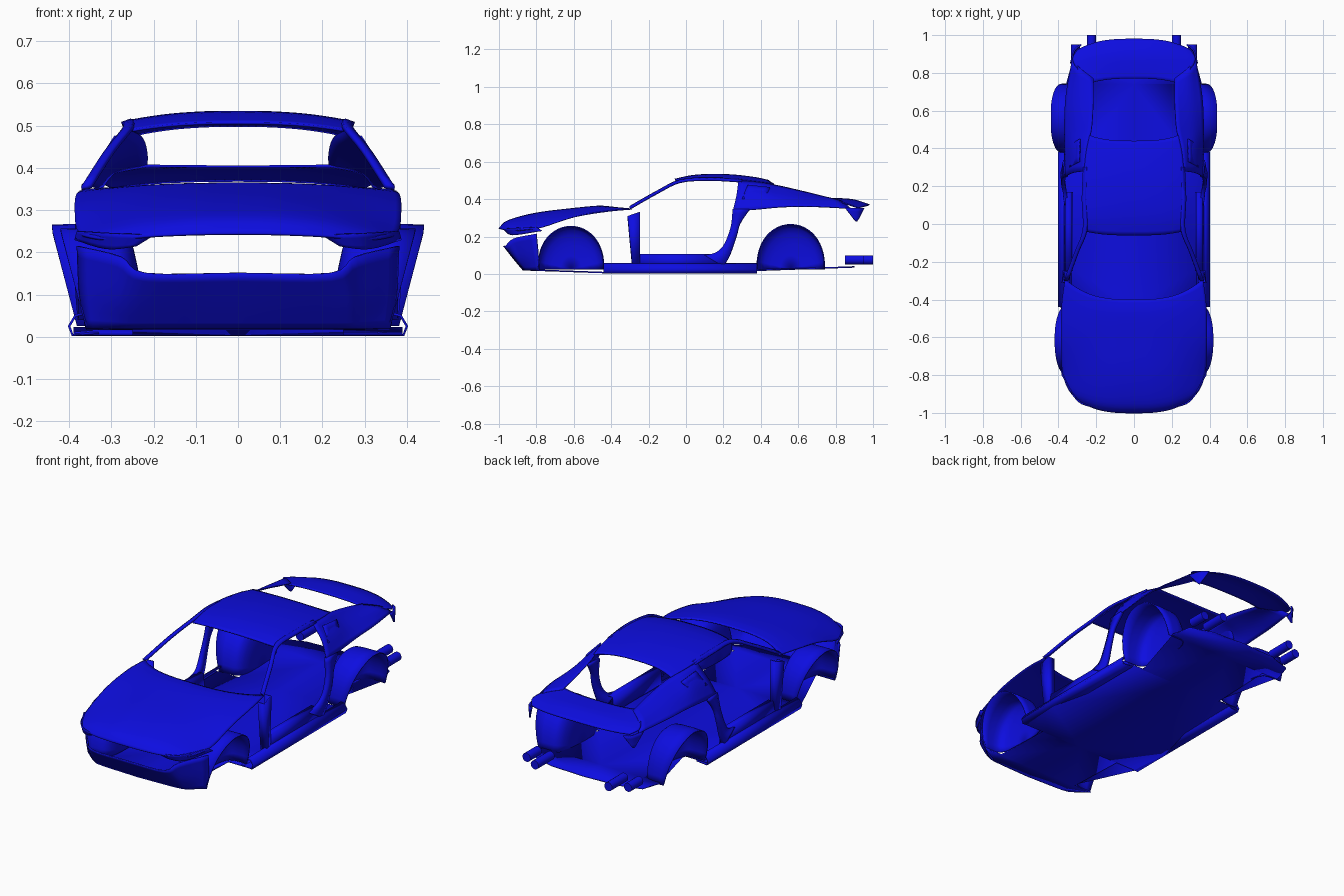
import bpy
import bmesh
from math import sin, cos, pi
from mathutils import Vector

cube = bpy.data.objects.get("Cube")
if cube:
    bpy.data.objects.remove(cube, do_unlink=True)

BLUE = (0.004, 0.004, 0.75, 1)
paint = bpy.data.materials.new("blue paint")
paint.use_nodes = True
paint.diffuse_color = BLUE
paint.node_tree.nodes["Principled BSDF"].inputs["Base Color"].default_value = BLUE


def smooth_path(points, steps):
    """Resample a few control points along a Catmull-Rom curve."""
    pts = [Vector(p) for p in points]
    if steps < 2:
        return pts
    ends = [2 * pts[0] - pts[1]] + pts + [2 * pts[-1] - pts[-2]]
    result = []
    for a, b, c, d in zip(ends, ends[1:], ends[2:], ends[3:]):
        for i in range(steps):
            t = i / steps
            result.append(0.5 * (2 * b + (c - a) * t + (2 * a - 5 * b + 4 * c - d) * t ** 2
                                 + (3 * b - a - 3 * c + d) * t ** 3))
    return result + [pts[-1]]


def finish(name, bm, thickness):
    """Turn a half shell into a mirrored, painted object."""
    bmesh.ops.remove_doubles(bm, verts=bm.verts, dist=0.0001)
    bmesh.ops.recalc_face_normals(bm, faces=bm.faces)
    mesh = bpy.data.meshes.new(name)
    bm.to_mesh(mesh)
    bm.free()
    mesh.materials.append(paint)
    obj = bpy.data.objects.new(name, mesh)
    bpy.context.collection.objects.link(obj)
    mirror = obj.modifiers.new("mirror", "MIRROR")
    mirror.use_clip = True
    if thickness:
        solid = obj.modifiers.new("sheet thickness", "SOLIDIFY")
        solid.thickness = thickness
        solid.offset = 0
    bpy.ops.object.select_all(action="DESELECT")
    bpy.context.view_layer.objects.active = obj
    obj.select_set(True)
    bpy.ops.object.shade_smooth_by_angle(angle=0.6)
    return obj


def loft(name, rows, along=4, across=4, thickness=0.006):
    """Skin a sheet through rows that hold the same number of points."""
    rows = [smooth_path(row, along) for row in rows]
    columns = [smooth_path(column, across) for column in zip(*rows)]
    bm = bmesh.new()
    grid = [[bm.verts.new(p) for p in column] for column in columns]
    for left, right in zip(grid, grid[1:]):
        for i in range(len(left) - 1):
            bm.faces.new((left[i], right[i], right[i + 1], left[i + 1]))
    return finish(name, bm, thickness)


def crowned(name, stations):
    """Panel across the car: centre y, centre z, half width, edge z, edge sweep."""
    rows = []
    for y, z, width, edge, sweep in stations:
        rows.append([(width * t, y + sweep * t ** 3, z + (edge - z) * t ** 2.5)
                     for t in (0, 0.3, 0.6, 0.85, 1)])
    return loft(name, rows)


# Hood, roof and rear deck
crowned("hood", [
    (-1, .243, .30, .228, .07),
    (-.95, .285, .35, .235, .08),
    (-.8, .325, .38, .25, .03),
    (-.6, .35, .386, .305, 0),
    (-.47, .362, .382, .335, .05),
    (-.4, .358, .365, .347, .11),
])
crowned("roof", [
    (-.06, .506, .25, .488, .02),
    (.03, .525, .262, .503, 0),
    (.13, .532, .268, .508, 0),
    (.25, .529, .265, .505, 0),
    (.37, .515, .255, .493, 0),
    (.44, .5, .235, .48, .03),
])
crowned("rear_deck", [
    (.77, .403, .215, .405, -.02),
    (.83, .402, .29, .39, -.02),
    (.9, .395, .325, .37, -.03),
    (.98, .37, .3, .353, -.06),
])

# Roof rails with windscreen pillars
rail = [(.37, -.3, .35), (.315, -.15, .435), (.27, -.03, .492), (.275, .13, .503), (.268, .3, .494)]
loft("roof_rail", [rail, [(x - .022, y, z + .008) for x, y, z in rail]], across=1, thickness=.012)

# Rear quarters, from the window edge down to the beltline
loft("rear_quarter", [
    [(.262, .28, .497), (.25, .4, .488), (.225, .5, .47), (.215, .65, .435), (.215, .77, .405)],
    [(.325, .27, .42), (.32, .4, .428), (.31, .5, .415), (.3, .65, .403), (.29, .83, .39)],
    [(.365, .25, .335), (.368, .38, .345), (.368, .52, .358), (.36, .68, .36), (.325, .88, .35)],
])
loft("quarter_window", [
    [(.289, .33, .475), (.286, .45, .462)],
    [(.337, .3, .4), (.334, .42, .4)],
], thickness=.008)
loft("tail_corner", [
    [(.335, .85, .353), (.315, .92, .352), (.28, .95, .352)],
    [(.322, .9, .29), (.316, .91, .28), (.31, .92, .29)],
], thickness=.008)

# Door frame: hinge post, sill and rear post
loft("hinge_post", [
    [(.34, -.31, .31), (.38, -.31, .31), (.375, -.25, .33), (.34, -.25, .33)],
    [(.34, -.285, .04), (.375, -.285, .04), (.37, -.25, .04), (.34, -.25, .04)],
], along=1, across=1, thickness=.008)
loft("rear_door_post", [
    [(.36, .25, .345), (.372, .24, .25), (.375, .205, .16), (.365, .16, .115), (.36, .1, .1)],
    [(.365, .34, .345), (.375, .29, .27), (.38, .27, .2), (.375, .235, .1), (.37, .2, .04)],
], across=1, thickness=.02)
sill = [(.33, .01), (.392, .004), (.4, .025), (.385, .05), (.365, .055)]
loft("sill", [[(x, y, z) for x, z in sill] for y in (-.44, .38)], along=1, across=1)
loft("door_step", [[(x, y, z) for x, z in ((.37, .04), (.36, .105), (.33, .105), (.325, .02))]
                   for y in (-.25, .17)], along=1, across=1)

# Front valance and headlight surrounds
loft("front_valance", [
    [(0, -.975, .15), (.22, -.965, .15), (.28, -.92, .19), (.38, -.8, .215)],
    [(0, -.92, .08), (.23, -.91, .08), (.29, -.88, .09), (.375, -.79, .11)],
    [(0, -.87, .02), (.23, -.86, .02), (.29, -.84, .02), (.36, -.785, .02)],
])
loft("headlight", [
    [(.2, -.975, .24), (.3, -.935, .245), (.38, -.8, .25)],
    [(.24, -.95, .215), (.31, -.91, .208), (.385, -.77, .23)],
])


# Wheel wells: flared half tubes closed by a domed inner wall
def wheel_well(name, centre, radius, height, flare, inner):
    base = .025
    rows = []
    for scale, x, spread in ((1, flare, 1), (1, inner + .06, 0), (.93, inner + .015, 0),
                             (.6, inner - .01, 0), (0, inner - .015, 0)):
        row = []
        for i in range(25):
            a = pi * i / 24
            z = base + scale * height * sin(a) ** .85
            tuck = spread * max(0, .25 - z) * .26
            row.append((x - tuck, centre + scale * radius * cos(a), z))
        rows.append(row)
    loft(name, rows, along=1, across=2)


wheel_well("front_wheel_well", -.615, .175, .228, .42, .25)
wheel_well("rear_wheel_well", .56, .18, .238, .44, .26)

# Floor pan, notched around the wheels and lifting towards both ends
outline = [(0, -.87), (.23, -.86), (.36, -.785), (.25, -.785), (.25, -.44), (.39, -.44), (.39, .38),
           (.26, .38), (.26, .74), (.36, .74), (.33, .85), (.2, .89), (0, .9)]
floor = bmesh.new()
floor.faces.new([floor.verts.new((x, y, 0)) for x, y in outline])
for cut in (-.785, -.44, -.2, .38, .74):
    bmesh.ops.bisect_plane(floor, geom=floor.verts[:] + floor.edges[:] + floor.faces[:],
                           plane_co=(0, cut, 0), plane_no=(0, 1, 0))
for v in floor.verts:
    y = v.co.y
    v.co.z = .006 + (.035 * max(0, -.4 - y) if y < 0 else .035 * y)
finish("floor_pan", floor, .008)

# Exhaust tips
for label, x, y, length in (("inner", .225, .93, .14), ("outer", .31, .9, .1)):
    pipe = bmesh.new()
    bmesh.ops.create_cone(pipe, cap_ends=True, segments=16, radius1=.024, radius2=.024, depth=length)
    for v in pipe.verts:
        v.co = Vector((x + v.co.x, y + v.co.z, .075 + v.co.y))
    finish(label + "_exhaust_tip", pipe, 0)
